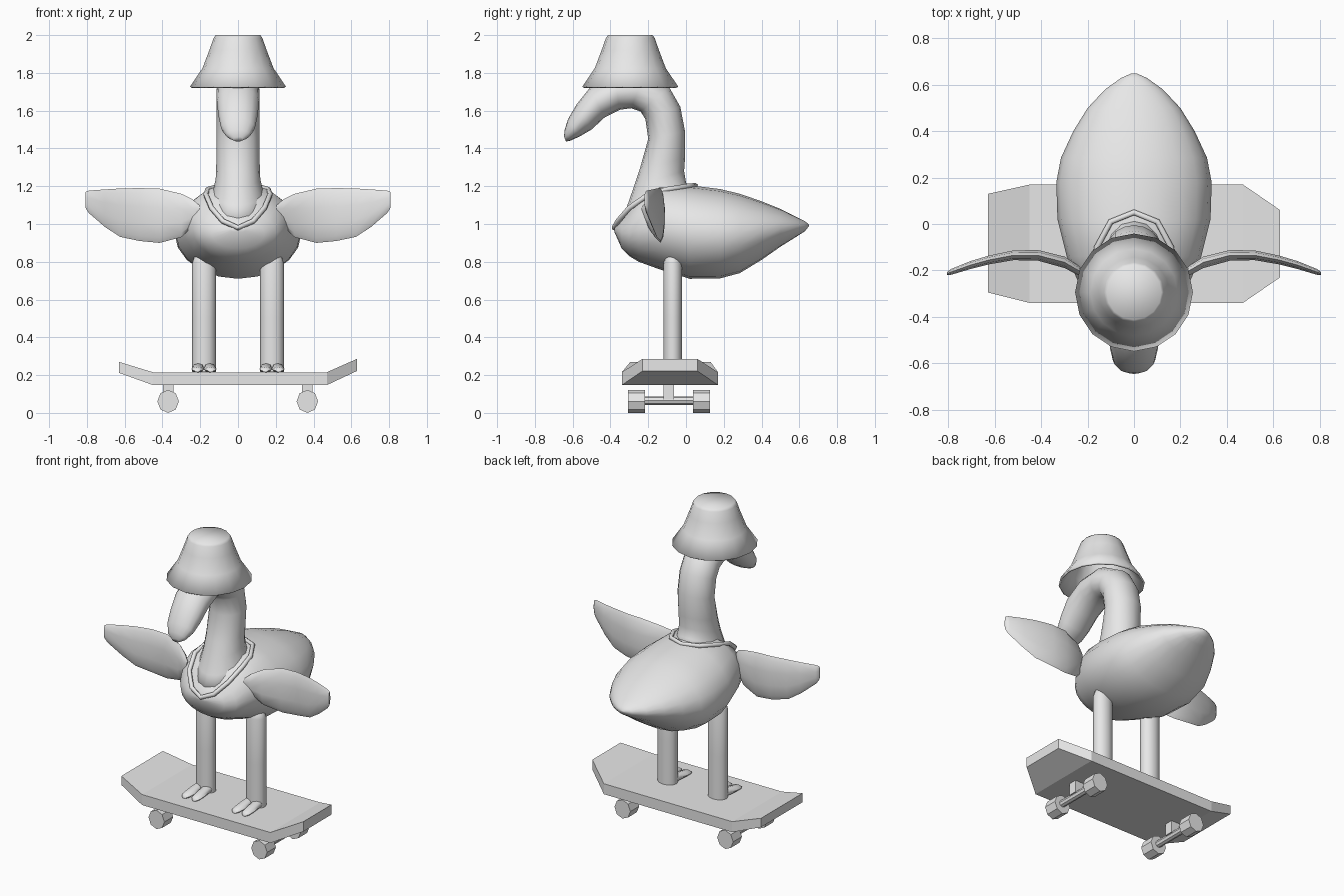
import bpy, bmesh, math
from mathutils import Vector as V

if "Cube" in bpy.data.objects:
    bpy.data.objects.remove(bpy.data.objects["Cube"])

grey = bpy.data.materials.new("plain_grey")
grey.diffuse_color = (0.8, 0.8, 0.8, 1)
grey.use_nodes = True
grey.node_tree.nodes["Principled BSDF"].inputs["Base Color"].default_value = grey.diffuse_color


def skin(name, rings, smooth=180, cap_start=True, cap_end=True):
    """Bridge a list of point rings into one closed surface."""
    bm = bmesh.new()
    rows = [[bm.verts.new(p) for p in r] for r in rings]
    n = len(rows[0])
    for a, b in zip(rows, rows[1:]):
        for i in range(n):
            j = (i + 1) % n
            bm.faces.new((a[i], a[j], b[j], b[i]))
    if cap_start:
        bm.faces.new(rows[0][::-1])
    if cap_end:
        bm.faces.new(rows[-1])
    bmesh.ops.recalc_face_normals(bm, faces=bm.faces)
    me = bpy.data.meshes.new(name)
    bm.to_mesh(me)
    bm.free()
    ob = bpy.data.objects.new(name, me)
    bpy.context.collection.objects.link(ob)
    me.materials.append(grey)
    if smooth:
        bpy.ops.object.select_all(action='DESELECT')
        bpy.context.view_layer.objects.active = ob
        ob.select_set(True)
        bpy.ops.object.shade_smooth_by_angle(angle=math.radians(smooth))
    return ob


def oval(c, u, v, n=16):
    """Elliptical ring with centre c and half axes u, v."""
    c, u, v = V(c), V(u), V(v)
    return [c + u * math.cos(2 * math.pi * i / n) + v * math.sin(2 * math.pi * i / n)
            for i in range(n)]


def side_oval(a, b, w, n=16):
    """Ring across the body whose side-view diameter runs from a to b (y, z)."""
    a, b = V((0, *a)), V((0, *b))
    return oval((a + b) / 2, (b - a) / 2, (w, 0, 0), n)


# Egg-shaped body: y, top z, bottom z, half width
body = [(-.378, .985, .955, .04), (-.34, 1.03, .87, .14), (-.30, 1.075, .83, .20),
        (-.25, 1.15, .80, .24), (-.14, 1.22, .76, .29), (.02, 1.205, .71, .33),
        (.18, 1.185, .712, .335), (.285, 1.16, .74, .315), (.40, 1.12, .81, .262),
        (.50, 1.08, .88, .20), (.58, 1.04, .93, .125), (.63, 1.015, .962, .055),
        (.65, .997, .987, .01)]
skin("body", [side_oval((y, t), (y, b), w, 20) for y, t, b, w in body])

# Neck, head and bill in one bent tube: inner point, outer point, half width
neck = [((-.365, .97), (.04, 1.17), .165), ((-.31, 1.10), (.0, 1.22), .135),
        ((-.275, 1.20), (-.01, 1.28), .118), ((-.245, 1.29), (-.005, 1.35), .115),
        ((-.20, 1.45), (-.005, 1.49), .115), ((-.215, 1.555), (-.03, 1.62), .115),
        ((-.24, 1.595), (-.09, 1.725), .115), ((-.29, 1.613), (-.22, 1.80), .115),
        ((-.35, 1.605), (-.38, 1.79), .115), ((-.43, 1.565), (-.51, 1.72), .112),
        ((-.50, 1.50), (-.578, 1.635), .103), ((-.56, 1.465), (-.625, 1.555), .09),
        ((-.61, 1.442), (-.642, 1.50), .062), ((-.635, 1.436), (-.646, 1.463), .025)]
skin("neck_and_head", [side_oval(*r) for r in neck])

# Thin collar around the neck base
half = [(.08, -.36, 1.015), (.14, -.30, 1.085), (.17, -.20, 1.155),
        (.16, -.10, 1.183), (.10, .01, 1.20)]
loop = [(0, -.38, .98)] + half + [(0, .05, 1.203)] + [(-x, y, z) for x, y, z in half[::-1]]
rings = []
for i, p in enumerate(loop):
    t = (V(loop[(i + 1) % len(loop)]) - V(loop[i - 1])).normalized()
    out = V((p[0], p[1] + .16, p[2] - 1.1))
    u = (out - t * out.dot(t)).normalized()
    rings.append(oval(p, u * .014, t.cross(u) * .014, 6))
skin("collar", rings + rings[:1], cap_start=False, cap_end=False)

# Lamp-shade hat, open underneath
hat = skin("hat", [oval((0, -.295, z), (r, 0, 0), (0, r, 0))
                   for z, r in [(1.727, .254), (1.825, .188), (1.92, .152),
                                (1.985, .129), (2.0, .118)]], cap_start=False)
solid = hat.modifiers.new("thickness", 'SOLIDIFY')
solid.thickness = .012
solid.offset = -1

# Wings: x, y, top z, bottom z, half thickness
wing = [(.205, -.225, 1.10, 1.05, .010), (.24, -.20, 1.13, .99, .022),
        (.30, -.165, 1.16, .93, .026), (.415, -.135, 1.187, .90, .024),
        (.52, -.135, 1.19, .91, .022), (.625, -.155, 1.188, .932, .020),
        (.705, -.177, 1.183, .985, .018), (.79, -.207, 1.177, 1.058, .013),
        (.807, -.214, 1.17, 1.085, .007)]
for s, side in ((1, "right"), (-1, "left")):
    skin(side + "_wing", [oval((s * x, y, (t + b) / 2), (0, 0, (t - b) / 2), (0, h, 0), 10)
                          for x, y, t, b, h in wing], 60)

    # Straight leg with a rounded top
    skin(side + "_leg", [oval((s * .18, -.07, z), (.063 * k, 0, 0), (0, .05 * k, 0), 12)
                         for z, k in [(.217, 1), (.5, 1), (.79, 1), (.83, .8), (.85, .3)]], 60)

    # Two toes pointing forward
    for k, toe in ((-1, "inner"), (1, "outer")):
        path = [(-.05, .26, .026), (-.12, .262, .031), (-.18, .25, .034),
                (-.225, .243, .03), (-.245, .23, .014)]
        skin(f"{side}_{toe}_toe",
             [oval((s * (.18 + k * (.028 + .04 * abs(y + .05))), y, (top + .215) / 2),
                   (w, 0, 0), (0, 0, (top - .215) / 2), 8) for y, top, w in path], 60)

# Skateboard deck with kicked-up ends: x, back y, front y, top z, bottom z
deck = [(-.63, .13, -.295, .27, .212), (-.45, .17, -.34, .215, .147),
        (.47, .17, -.34, .215, .147), (.63, .06, -.23, .286, .222)]
skin("deck", [[(x, b, t), (x, f, t), (x, f, lo), (x, b, lo)] for x, b, f, t, lo in deck], 0)

# Trucks and wheels
for x, end in ((-.37, "left"), (.367, "right")):
    skin(end + "_truck_stem", [[(x + dx * .028, -.092 + dy * .028, z) for dx, dy in
                                ((-1, -1), (1, -1), (1, 1), (-1, 1))]
                               for z in (.07, .15)], 0)
    skin(end + "_axle", [oval((x, y, .065), (.022, 0, 0), (0, 0, .022), 8)
                         for y in (-.25, .07)], 0)
    for y, pos in ((-.307, "front"), (.037, "back")):
        skin(f"{end}_{pos}_wheel",
             [oval((x, yy, .061), (.057, 0, 0), (0, 0, .061), 8)
              for yy in (y, y + .09)], 0)
